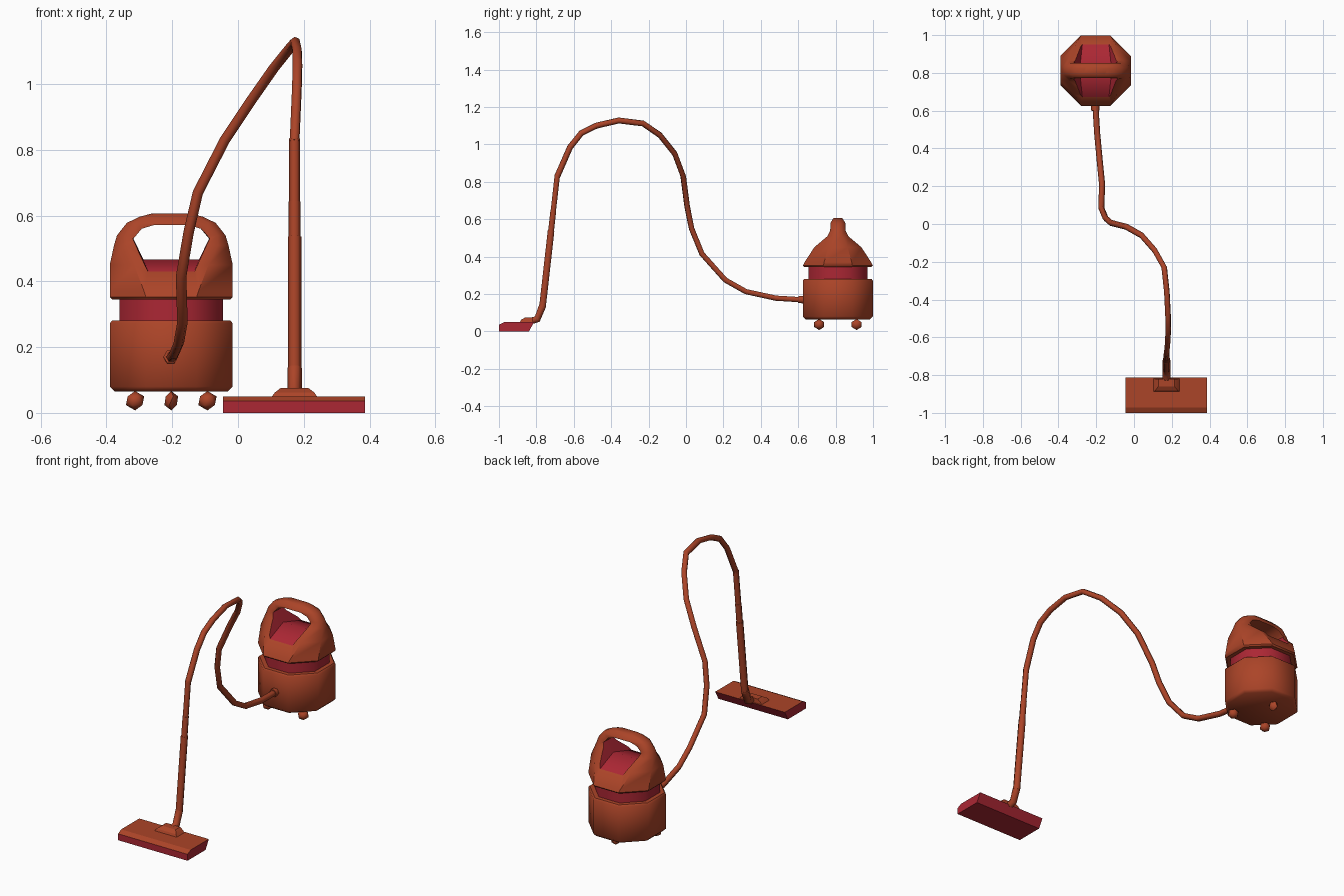
import bpy, bmesh, math
from mathutils import Vector

if "Cube" in bpy.data.objects:
    bpy.data.objects.remove(bpy.data.objects["Cube"])

CX, CY = -0.203, 0.812   # centre of the canister


def material(name, rgb):
    m = bpy.data.materials.new(name)
    m.diffuse_color = (*rgb, 1)
    m.use_nodes = True
    m.node_tree.nodes["Principled BSDF"].inputs["Base Color"].default_value = m.diffuse_color
    return m


ORANGE = material("rust_orange", (0.41, 0.058, 0.021))
RED = material("crimson", (0.41, 0.02, 0.034))


def finish(name, bm, mats, angle=50):
    bmesh.ops.recalc_face_normals(bm, faces=bm.faces)
    me = bpy.data.meshes.new(name)
    bm.to_mesh(me)
    bm.free()
    ob = bpy.data.objects.new(name, me)
    bpy.context.collection.objects.link(ob)
    for m in mats:
        me.materials.append(m)
    smooth(ob, angle)
    return ob


def smooth(ob, angle):
    bpy.ops.object.select_all(action='DESELECT')
    bpy.context.view_layer.objects.active = ob
    ob.select_set(True)
    bpy.ops.object.shade_smooth_by_angle(angle=math.radians(angle))


def loft(bm, rings):
    """Skin a list of equal-length point rings and cap both ends."""
    rows = [[bm.verts.new(p) for p in ring] for ring in rings]
    n = len(rows[0])
    for a, b in zip(rows, rows[1:]):
        for i in range(n):
            j = (i + 1) % n
            bm.faces.new((a[i], a[j], b[j], b[i]))
    bm.faces.new(rows[0])
    bm.faces.new(rows[-1])


def octagon(z, hx, hy=None):
    """Chamfered rectangle; regular octagon when hx equals hy."""
    hy = hy or hx
    c = 0.586 * min(hx, hy)
    pts = [(hx, hy - c), (hx - c, hy), (c - hx, hy), (-hx, hy - c),
           (-hx, c - hy), (c - hx, -hy), (hx - c, -hy), (hx, c - hy)]
    return [(CX + x, CY + y, z) for x, y in pts]


def octagon_part(name, sections, mats):
    bm = bmesh.new()
    loft(bm, [octagon(*s) for s in sections])
    return finish(name, bm, mats)


# Canister tub and recessed red band
octagon_part("canister_tub", [(0.065, 0.172), (0.08, 0.187), (0.272, 0.187), (0.281, 0.18)], [ORANGE])
octagon_part("canister_band", [(0.27, 0.158), (0.355, 0.158)], [RED])

# Hood that narrows into the carrying handle
hood = octagon_part("hood_handle", [
    (0.345, 0.18), (0.353, 0.187), (0.37, 0.187, 0.178), (0.45, 0.187, 0.126),
    (0.51, 0.174, 0.055), (0.54, 0.165, 0.041), (0.578, 0.135, 0.04),
    (0.597, 0.095, 0.03), (0.606, 0.06, 0.023)], [ORANGE, RED])

# Handle opening: flared cutter leaving a red scoop
TOP = [(0.09, 0.560), (0.05, 0.572), (-0.05, 0.572), (-0.09, 0.560)]


def opening(y, rim, floor, z):
    pts = [(-rim, 0.53), (-floor, z), (floor, z), (rim, 0.53)] + TOP
    return [(CX + x, CY + y, h) for x, h in pts]


bm = bmesh.new()
loft(bm, [opening(-0.22, 0.125, 0.062, 0.408), opening(0, 0.115, 0.085, 0.467),
          opening(0.22, 0.125, 0.062, 0.408)])
for f in bm.faces:
    f.material_index = 1 if f.calc_center_median().z < 0.535 else 0
cutter = finish("opening_cutter", bm, [ORANGE, RED])
cutter.hide_render = True
mod = hood.modifiers.new("opening", 'BOOLEAN')
mod.operation, mod.solver, mod.object = 'DIFFERENCE', 'EXACT', cutter
bpy.context.view_layer.objects.active = hood
bpy.ops.object.modifier_apply(modifier="opening")
bpy.data.objects.remove(cutter)
smooth(hood, 45)

# Three small feet
for i, (x, y, s) in enumerate([(-0.11, -0.1, 1), (0.11, -0.1, 1), (0, 0.1, 0.75)]):
    bm = bmesh.new()
    bmesh.ops.create_icosphere(bm, subdivisions=1, radius=0.031)
    for v in bm.verts:
        v.co = Vector((v.co.x * s + CX + x, v.co.y + CY + y, v.co.z * 0.95 + 0.037))
    finish(f"foot_{i + 1}", bm, [ORANGE])


def tube(name, pts, radius):
    """Six-sided pipe along a polyline."""
    cu = bpy.data.curves.new(name, 'CURVE')
    cu.dimensions = '3D'
    cu.bevel_depth, cu.bevel_resolution, cu.use_fill_caps = radius, 1, True
    sp = cu.splines.new('POLY')
    sp.points.add(len(pts) - 1)
    for p, co in zip(sp.points, pts):
        p.co = (*co, 1)
    ob = bpy.data.objects.new(name, cu)
    bpy.context.collection.objects.link(ob)
    cu.materials.append(ORANGE)
    bpy.ops.object.select_all(action='DESELECT')
    bpy.context.view_layer.objects.active = ob
    ob.select_set(True)
    bpy.ops.object.convert(target='MESH')
    smooth(bpy.context.object, 65)


# Flexible hose from the canister to the wand
tube("hose", [
    (-0.205, 0.64, 0.168), (-0.195, 0.48, 0.178), (-0.18, 0.32, 0.213),
    (-0.169, 0.21, 0.275), (-0.173, 0.085, 0.415), (-0.15, 0.03, 0.55),
    (-0.122, 0.006, 0.67), (-0.04, -0.015, 0.83), (0.04, -0.06, 0.95),
    (0.11, -0.14, 1.05), (0.16, -0.23, 1.112), (0.174, -0.36, 1.128),
    (0.18, -0.48, 1.1), (0.181, -0.56, 1.06), (0.179, -0.62, 0.985),
    (0.172, -0.69, 0.825)], 0.016)
tube("hose_socket", [(-0.205, 0.65, 0.168), (-0.205, 0.6, 0.171)], 0.022)

# Telescopic wand, each section a little thicker
A, B = Vector((0.172, -0.688, 0.835)), Vector((0.172, -0.768, 0.125))
for i, (t0, t1, r) in enumerate([(0, 0.28, 0.0165), (0.27, 0.43, 0.018), (0.42, 1, 0.0205)]):
    tube(f"wand_section_{i + 1}", [A.lerp(B, t0), A.lerp(B, t1)], r)
tube("wand_elbow", [(0.172, -0.767, 0.137), (0.172, -0.795, 0.066), (0.172, -0.87, 0.045)], 0.022)

# Floor nozzle: red sides and base, orange top
bm = bmesh.new()
side = [(-1, 0), (-1, 0.036), (-0.972, 0.05), (-0.812, 0.05), (-0.84, 0)]
loft(bm, [[(x, y, z) for y, z in side] for x in (-0.045, 0.387)])
bmesh.ops.recalc_face_normals(bm, faces=bm.faces)
for f in bm.faces:
    f.material_index = 0 if f.normal.z > 0.3 else 1
finish("floor_nozzle", bm, [ORANGE, RED], 20)

# Raised mount where the wand meets the nozzle
bm = bmesh.new()
loft(bm, [[(0.172 + sx * hx, y0 if sy < 0 else y1, z)
           for sx, sy in ((-1, -1), (1, -1), (1, 1), (-1, 1))]
          for hx, y0, y1, z in ((0.072, -0.89, -0.818, 0.045), (0.06, -0.882, -0.82, 0.062),
                                (0.043, -0.86, -0.82, 0.075))])
finish("nozzle_mount", bm, [ORANGE], 30)
